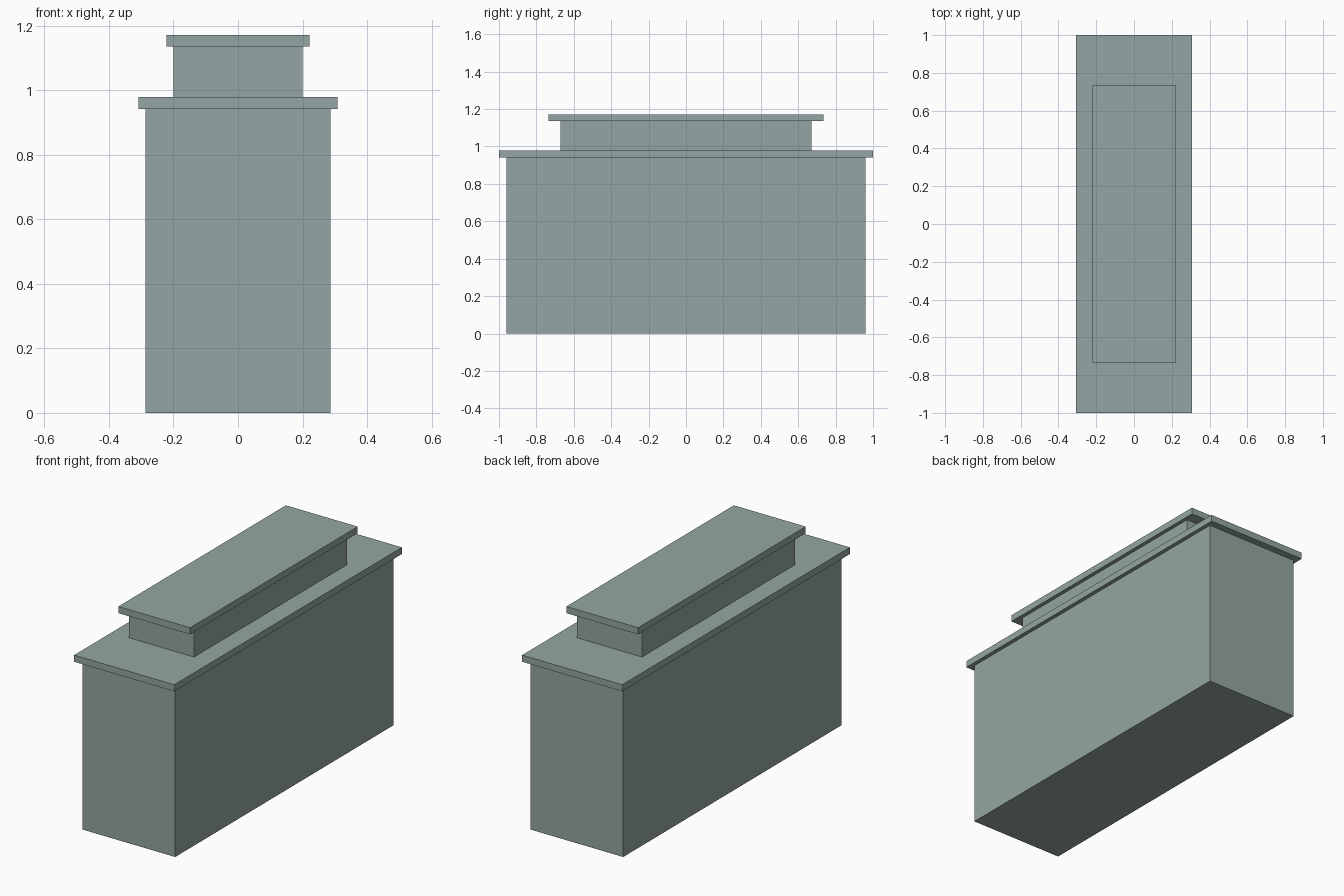
import bpy

if "Cube" in bpy.data.objects:
    bpy.data.objects.remove(bpy.data.objects["Cube"])

# Single grey-green colour
stone = bpy.data.materials.new("grey_green")
stone.diffuse_color = (0.296, 0.381, 0.366, 1.0)
stone.use_nodes = True
stone.node_tree.nodes["Principled BSDF"].inputs["Base Color"].default_value = stone.diffuse_color


def block(name, half_x, half_y, bottom, top):
    """Box centred on x and y, spanning bottom to top."""
    bpy.ops.mesh.primitive_cube_add(size=1, location=(0, 0, (bottom + top) / 2))
    obj = bpy.context.object
    obj.name = name
    obj.scale = (2 * half_x, 2 * half_y, top - bottom)
    bpy.ops.object.transform_apply(location=False, rotation=False, scale=True)
    obj.data.materials.append(stone)


# Main body with its overhanging slab
block("main_body", 0.286, 0.96, 0.0, 0.942)
block("main_slab", 0.308, 1.0, 0.942, 0.979)

# Raised upper block with its overhanging cap
block("upper_block", 0.20, 0.672, 0.979, 1.135)
block("upper_cap", 0.221, 0.736, 1.135, 1.172)
